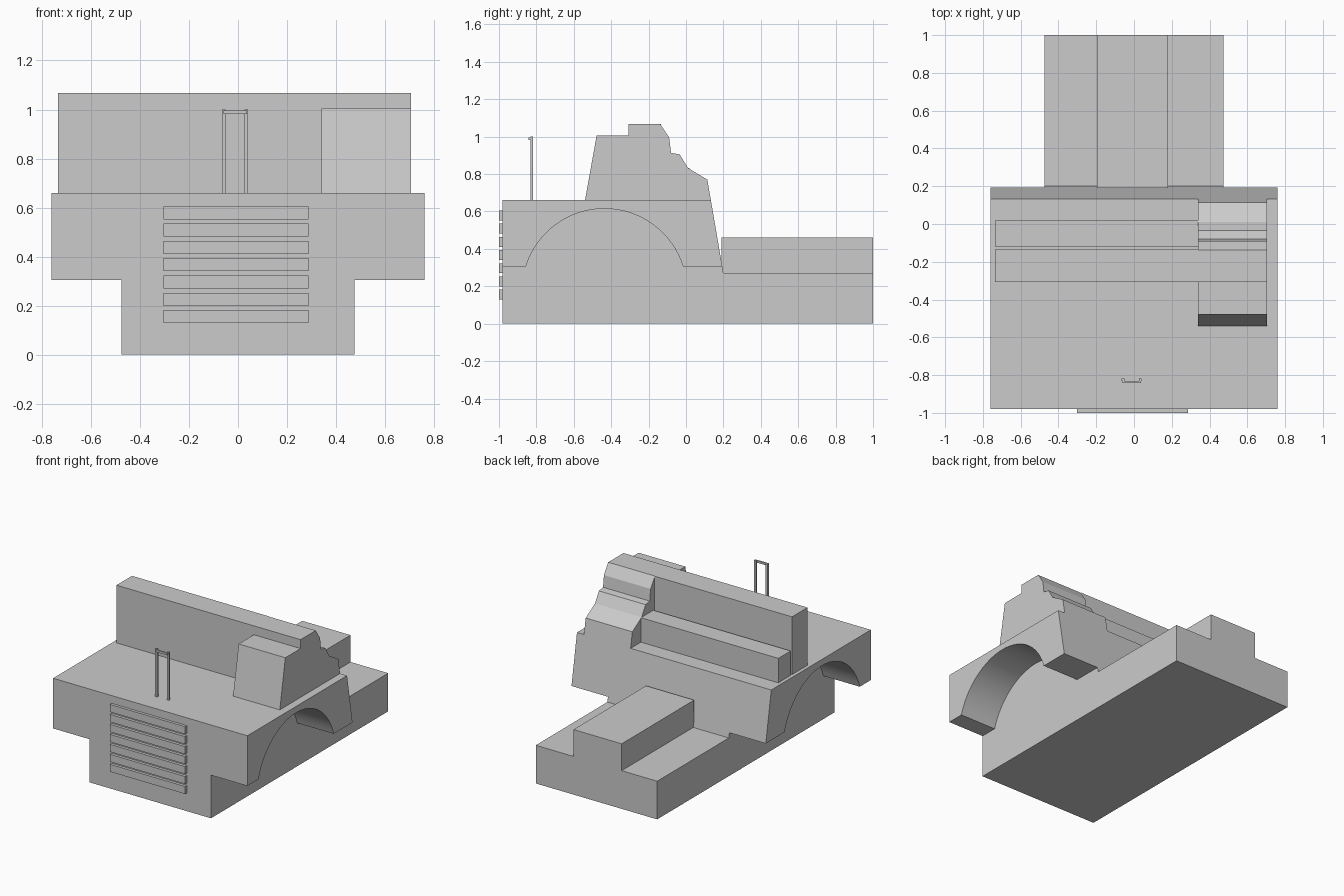
import bpy, bmesh, math

if "Cube" in bpy.data.objects:
    bpy.data.objects.remove(bpy.data.objects["Cube"])


def prism(name, profile, x0, x1):
    """Extrude a (y, z) profile along x from x0 to x1."""
    bm = bmesh.new()
    face = bm.faces.new([bm.verts.new((x0, y, z)) for y, z in profile])
    ext = bmesh.ops.extrude_face_region(bm, geom=[face])
    moved = [v for v in ext["geom"] if isinstance(v, bmesh.types.BMVert)]
    bmesh.ops.translate(bm, verts=moved, vec=(x1 - x0, 0, 0))
    bmesh.ops.recalc_face_normals(bm, faces=bm.faces)
    mesh = bpy.data.meshes.new(name)
    bm.to_mesh(mesh)
    bm.free()
    obj = bpy.data.objects.new(name, mesh)
    bpy.context.collection.objects.link(obj)
    return obj


def box(name, x0, x1, y0, y1, z0, z1):
    return prism(name, [(y0, z0), (y1, z0), (y1, z1), (y0, z1)], x0, x1)


# Main body with sloped back and low rear chassis
body = prism("body", [(-0.98, 0), (1, 0), (1, 0.27), (0.2, 0.27),
                      (0.133, 0.66), (-0.98, 0.66)], -0.76, 0.76)

# Side cutters: space under the fenders plus the round wheel arch
CY, CZ, R, FLOOR = -0.436, 0.175, 0.44, 0.305
start = math.asin((FLOOR - CZ) / R)
steps = 32
arch = []
for i in range(steps + 1):
    a = math.pi - start - i * (math.pi - 2 * start) / steps
    arch.append((CY + R * math.cos(a), CZ + R * math.sin(a)))
cut_profile = [(-1.2, -0.1), (-1.2, FLOOR)] + arch + [(1.2, FLOOR), (1.2, -0.1)]
cutters = []
for side in (-1, 1):
    cutter = prism("arch_cutter", cut_profile, side * 0.475, side * 0.9)
    cutter.hide_render = True
    mod = body.modifiers.new("wheel_arch", 'BOOLEAN')
    mod.operation = 'DIFFERENCE'
    mod.solver = 'EXACT'
    mod.object = cutter
    cutters.append(cutter)
bpy.context.view_layer.objects.active = body
body.select_set(True)
for mod in list(body.modifiers):
    bpy.ops.object.modifier_apply(modifier=mod.name)
for cutter in cutters:
    bpy.data.objects.remove(cutter)
bpy.ops.object.shade_smooth_by_angle(angle=math.radians(20))

# Stepped side housing, flush with the sloped back
prism("side_housing", [(-0.54, 0.66), (-0.478, 1.005), (-0.308, 1.005),
                       (-0.308, 1.068), (-0.138, 1.068), (-0.09, 0.995),
                       (-0.08, 0.913), (-0.034, 0.905), (0.01, 0.833),
                       (0.114, 0.77), (0.133, 0.66)], 0.34, 0.705)

# Cross wall and the low bench behind it
box("cross_wall", -0.735, 0.34, -0.308, -0.135, 0.66, 1.068)
box("rear_bench", -0.735, 0.34, -0.12, 0.018, 0.66, 0.833)

# Raised spine on the rear chassis
box("rear_spine", -0.197, 0.18, 0.19, 1.0, 0.27, 0.46)

# Front grille slats
for i in range(7):
    z = 0.129 + i * 0.0705
    box("grille_slat", -0.303, 0.287, -1.0, -0.98, z, z + 0.053)

# Upright frame on the front deck
for x in (-0.065, 0.026):
    box("frame_post", x, x + 0.015, -0.832, -0.819, 0.66, 1.0)
box("frame_crossbar", -0.06, 0.036, -0.842, -0.83, 0.982, 0.996)
